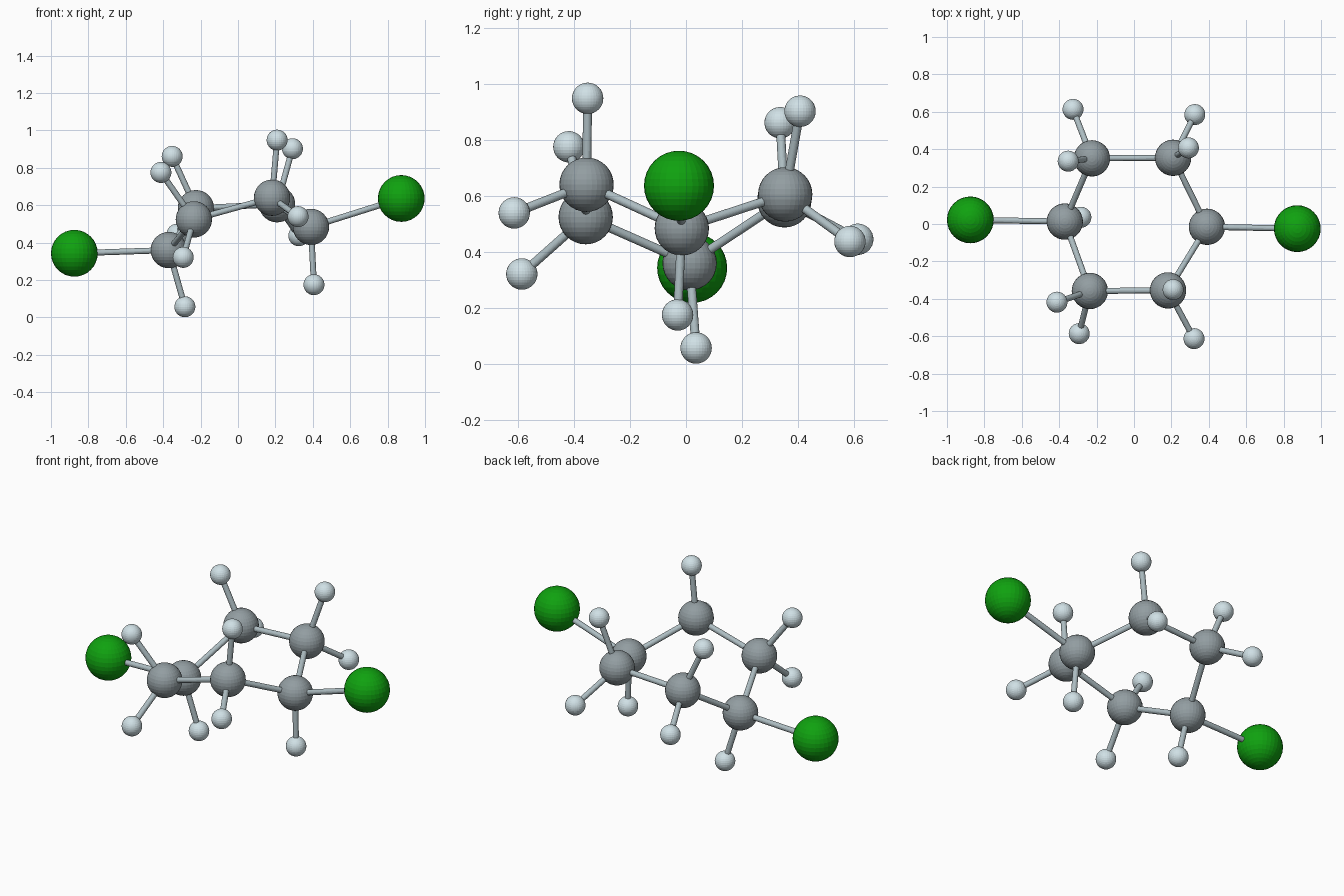
import bpy
from mathutils import Vector

if "Cube" in bpy.data.objects:
    bpy.data.objects.remove(bpy.data.objects["Cube"])


def material(name, rgb):
    m = bpy.data.materials.new(name)
    m.diffuse_color = (*rgb, 1)
    m.use_nodes = True
    m.node_tree.nodes["Principled BSDF"].inputs["Base Color"].default_value = m.diffuse_color
    return m


GREEN = material("green", (0.005, 0.36, 0.005))
GREY = material("dark_grey", (0.29, 0.34, 0.36))
PALE = material("pale_blue", (0.63, 0.75, 0.79))
ROD = material("rod_grey", (0.42, 0.51, 0.54))


def ball(name, pos, radius, mat):
    bpy.ops.mesh.primitive_uv_sphere_add(segments=32, ring_count=16, radius=radius, location=pos)
    ob = bpy.context.object
    ob.name = name
    ob.data.materials.append(mat)


def rod(name, a, b):
    a, b = Vector(a), Vector(b)
    bpy.ops.mesh.primitive_cylinder_add(vertices=24, radius=0.016, depth=(b - a).length,
                                        location=(a + b) / 2)
    ob = bpy.context.object
    ob.name = name
    ob.rotation_euler = (b - a).to_track_quat('Z', 'Y').to_euler()
    ob.data.materials.append(ROD)


# Ring atoms in order, each with its attached (kind, position) atoms
ring = [
    ((-0.37, 0.013, 0.36), [("chlorine", (-0.875, 0.022, 0.343)), ("hydrogen", (-0.284, 0.036, 0.057))]),
    ((-0.225, 0.351, 0.584), [("hydrogen", (-0.326, 0.613, 0.445)), ("hydrogen", (-0.352, 0.336, 0.861))]),
    ((0.209, 0.354, 0.605), [("hydrogen", (0.325, 0.585, 0.437)), ("hydrogen", (0.291, 0.407, 0.902))]),
    ((0.39, -0.015, 0.484), [("chlorine", (0.873, -0.025, 0.636)), ("hydrogen", (0.406, -0.03, 0.175))]),
    ((0.182, -0.355, 0.64), [("hydrogen", (0.209, -0.351, 0.948)), ("hydrogen", (0.321, -0.613, 0.539))]),
    ((-0.236, -0.358, 0.524), [("hydrogen", (-0.412, -0.418, 0.775)), ("hydrogen", (-0.293, -0.586, 0.321))]),
]
STYLE = {"chlorine": (0.125, GREEN), "hydrogen": (0.056, PALE)}

for i, (pos, attached) in enumerate(ring):
    ball(f"carbon_{i}", pos, 0.097, GREY)
    rod(f"ring_bond_{i}", pos, ring[(i + 1) % 6][0])
    for j, (kind, p) in enumerate(attached):
        ball(f"{kind}_{i}_{j}", p, *STYLE[kind])
        rod(f"{kind}_bond_{i}_{j}", pos, p)
